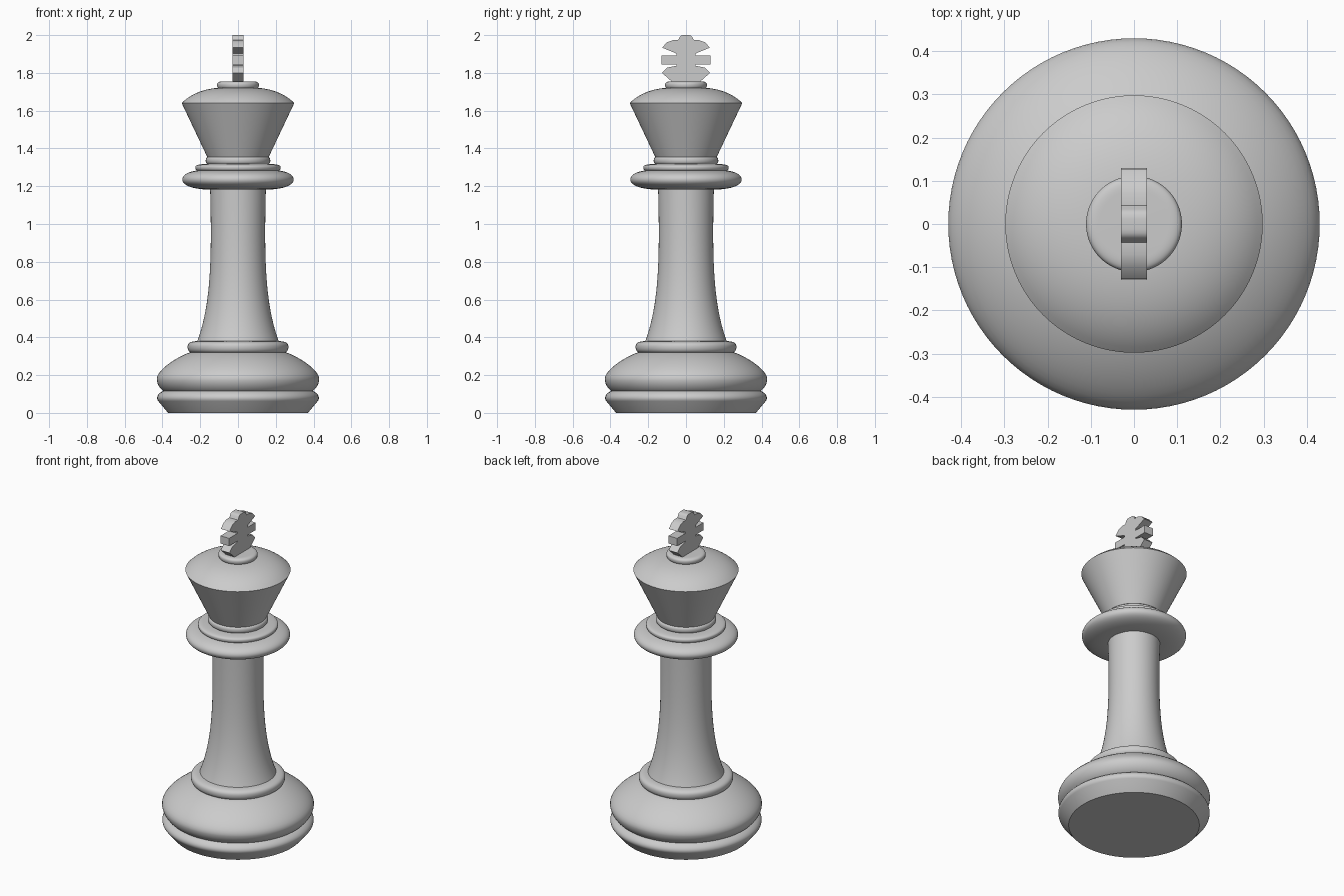
import bpy
import bmesh
import math
from mathutils import Vector, geometry

default = bpy.data.objects.get("Cube")
if default:
    bpy.data.objects.remove(default, do_unlink=True)

# Single grey material
GREY = (0.6, 0.6, 0.6, 1)
grey = bpy.data.materials.new("plain grey")
grey.use_nodes = True
grey.diffuse_color = GREY
grey.node_tree.nodes["Principled BSDF"].inputs["Base Color"].default_value = GREY


def finish(bm, name, angle):
    """Turn a bmesh into a named, shaded object."""
    bmesh.ops.recalc_face_normals(bm, faces=bm.faces)
    mesh = bpy.data.meshes.new(name)
    bm.to_mesh(mesh)
    bm.free()
    mesh.materials.append(grey)
    obj = bpy.data.objects.new(name, mesh)
    bpy.context.collection.objects.link(obj)
    bpy.ops.object.select_all(action="DESELECT")
    obj.select_set(True)
    bpy.context.view_layer.objects.active = obj
    bpy.ops.object.shade_smooth_by_angle(angle=math.radians(angle))
    return obj


def curve(start, handle_a, handle_b, end, count=12):
    """Sample a Bezier arc as (radius, height) points."""
    points = [Vector((r, 0, z)) for r, z in (start, handle_a, handle_b, end)]
    return [(p.x, p.z) for p in geometry.interpolate_bezier(*points, count)]


def bead(radius, low, high, inner_low, inner_high):
    """Rounded ring section between two heights."""
    mid = (low + high) / 2
    k = (high - low) * 0.28
    return (curve((inner_low, low), (radius - k / 2, low), (radius, mid - k), (radius, mid))
            + curve((radius, mid), (radius, mid + k), (radius - k / 2, high), (inner_high, high))[1:])


def lathe(name, profile, steps=96):
    """Spin a profile, closed on the axis, around z."""
    profile = [(0, profile[0][1])] + profile + [(0, profile[-1][1])]
    bm = bmesh.new()
    verts = [bm.verts.new((r, 0, z)) for r, z in profile]
    edges = [bm.edges.new(pair) for pair in zip(verts, verts[1:])]
    bmesh.ops.spin(bm, geom=verts + edges, cent=(0, 0, 0), axis=(0, 0, 1),
                   angle=math.tau, steps=steps, use_merge=True)
    bmesh.ops.remove_doubles(bm, verts=bm.verts, dist=0.0002)
    return finish(bm, name, 35)


# Base
lathe("foot", [(0.37, 0)]
      + curve((0.422, 0.062), (0.434, 0.078), (0.43, 0.1), (0.395, 0.117)))
lathe("base_bulge",
      curve((0.395, 0.115), (0.415, 0.13), (0.43, 0.155), (0.43, 0.18))
      + curve((0.43, 0.18), (0.43, 0.225), (0.33, 0.295), (0.25, 0.322))[1:])
lathe("base_ring", bead(0.267, 0.318, 0.38, 0.24, 0.21))

# Column
lathe("column", curve((0.217, 0.375), (0.145, 0.57), (0.137, 0.8), (0.148, 1.2), 32))

# Collar stack
lathe("collar",
      curve((0.14, 1.183), (0.22, 1.18), (0.295, 1.2), (0.295, 1.235))
      + curve((0.295, 1.235), (0.295, 1.265), (0.25, 1.28), (0.21, 1.284))[1:])
lathe("collar_step", bead(0.226, 1.28, 1.318, 0.2, 0.15))
lathe("neck_ring", bead(0.171, 1.315, 1.357, 0.15, 0.15))

# Flared head and domed top
lathe("head", [(0.163, 1.355), (0.298, 1.64)]
      + curve((0.298, 1.64), (0.25, 1.69), (0.18, 1.715), (0.1, 1.722))[1:])
lathe("finial_ring", bead(0.111, 1.718, 1.755, 0.1, 0.08))

# Finial: one half outline, mirrored and extruded across x
half = [(0.065, 1.745), (0.127, 1.8), (0.1, 1.828), (0.05, 1.838),
        (0.05, 1.844), (0.13, 1.844), (0.13, 1.892), (0.05, 1.892),
        (0.05, 1.902), (0.127, 1.934), (0.1, 1.962), (0.07, 1.973), (0.043, 1.973)]
half += curve((0.038, 1.98), (0.033, 1.995), (0.025, 2), (0.012, 2), 5)
outline = half + [(-y, z) for y, z in reversed(half)]
bm = bmesh.new()
face = bm.faces.new([bm.verts.new((-0.03, y, z)) for y, z in outline])
side = bmesh.ops.extrude_face_region(bm, geom=[face])
moved = [g for g in side["geom"] if isinstance(g, bmesh.types.BMVert)]
bmesh.ops.translate(bm, verts=moved, vec=(0.06, 0, 0))
if face.is_valid and len([f for f in bm.faces if len(f.verts) > 4]) < 2:
    bm.faces.new([v for v in face.verts])
finish(bm, "top_finial", 30)
